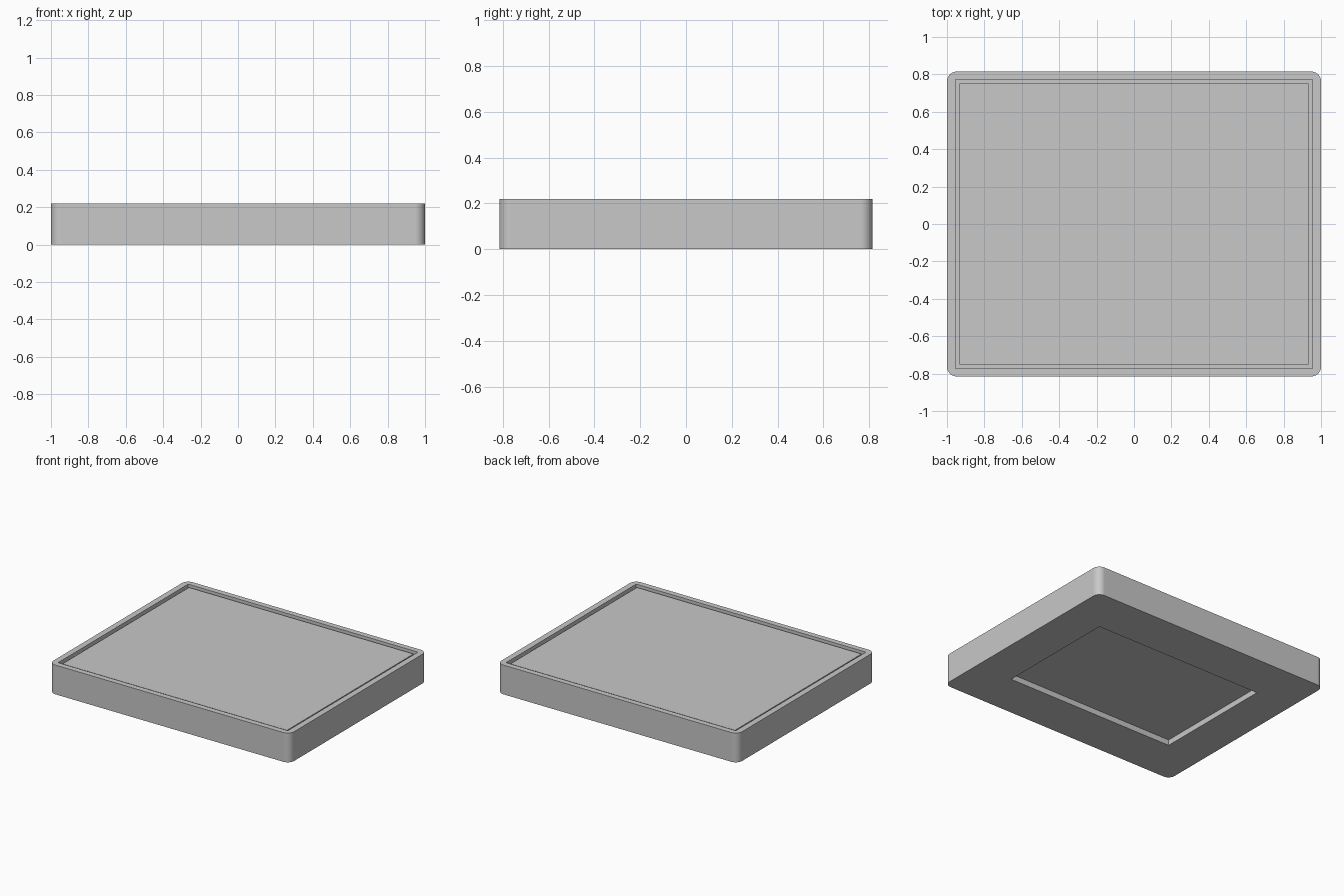
import bpy
import bmesh
from math import radians

if "Cube" in bpy.data.objects:
    bpy.data.objects.remove(bpy.data.objects["Cube"])

WIDTH, DEPTH, HEIGHT = 2.0, 1.63, 0.22
CORNER = 0.053
GROOVE_FLOOR = 0.17

grey = bpy.data.materials.new("plain grey")
grey.use_nodes = True
colour = (0.58, 0.58, 0.58, 1)
grey.diffuse_color = colour
grey.node_tree.nodes["Principled BSDF"].inputs["Base Color"].default_value = colour


def box(name, sx, sy, z0, z1, radius=0):
    """Centred box from z0 to z1, optionally with rounded upright edges."""
    bm = bmesh.new()
    bmesh.ops.create_cube(bm, size=1)
    for v in bm.verts:
        v.co.x *= sx
        v.co.y *= sy
        v.co.z = z1 if v.co.z > 0 else z0
    if radius:
        upright = [e for e in bm.edges
                   if abs(e.verts[0].co.z - e.verts[1].co.z) > 0.01]
        bmesh.ops.bevel(bm, geom=upright, offset=radius, segments=10,
                        profile=0.5, affect='EDGES')
    mesh = bpy.data.meshes.new(name)
    bm.to_mesh(mesh)
    bm.free()
    mesh.materials.append(grey)
    ob = bpy.data.objects.new(name, mesh)
    bpy.context.collection.objects.link(ob)
    return ob


def activate(ob):
    bpy.ops.object.select_all(action='DESELECT')
    ob.select_set(True)
    bpy.context.view_layer.objects.active = ob


def carve(ob, cutter):
    """Subtract the cutter from the object, then discard it."""
    cutter.hide_render = True
    mod = ob.modifiers.new("carve", 'BOOLEAN')
    mod.operation = 'DIFFERENCE'
    mod.solver = 'EXACT'
    mod.object = cutter
    activate(ob)
    bpy.ops.object.modifier_apply(modifier=mod.name)
    bpy.data.objects.remove(cutter)


# Outer tray with rounded corners
tray = box("tray", WIDTH, DEPTH, 0, HEIGHT, CORNER)

# Square-cornered pocket in the top and shallow recess underneath
carve(tray, box("pocket_cutter", 1.91, 1.545, GROOVE_FLOOR, HEIGHT + 0.1))
carve(tray, box("base_recess_cutter", 1.4, 0.935, -0.1, 0.042))

# Smooth corners while the long sides stay flat
activate(tray)
bpy.ops.object.shade_smooth_by_angle(angle=radians(30))
weighted = tray.modifiers.new("flat_sides", 'WEIGHTED_NORMAL')
weighted.keep_sharp = True

# Panel resting in the pocket, leaving a narrow groove around it
box("top_panel", 1.867, 1.502, GROOVE_FLOOR, HEIGHT - 0.011)
